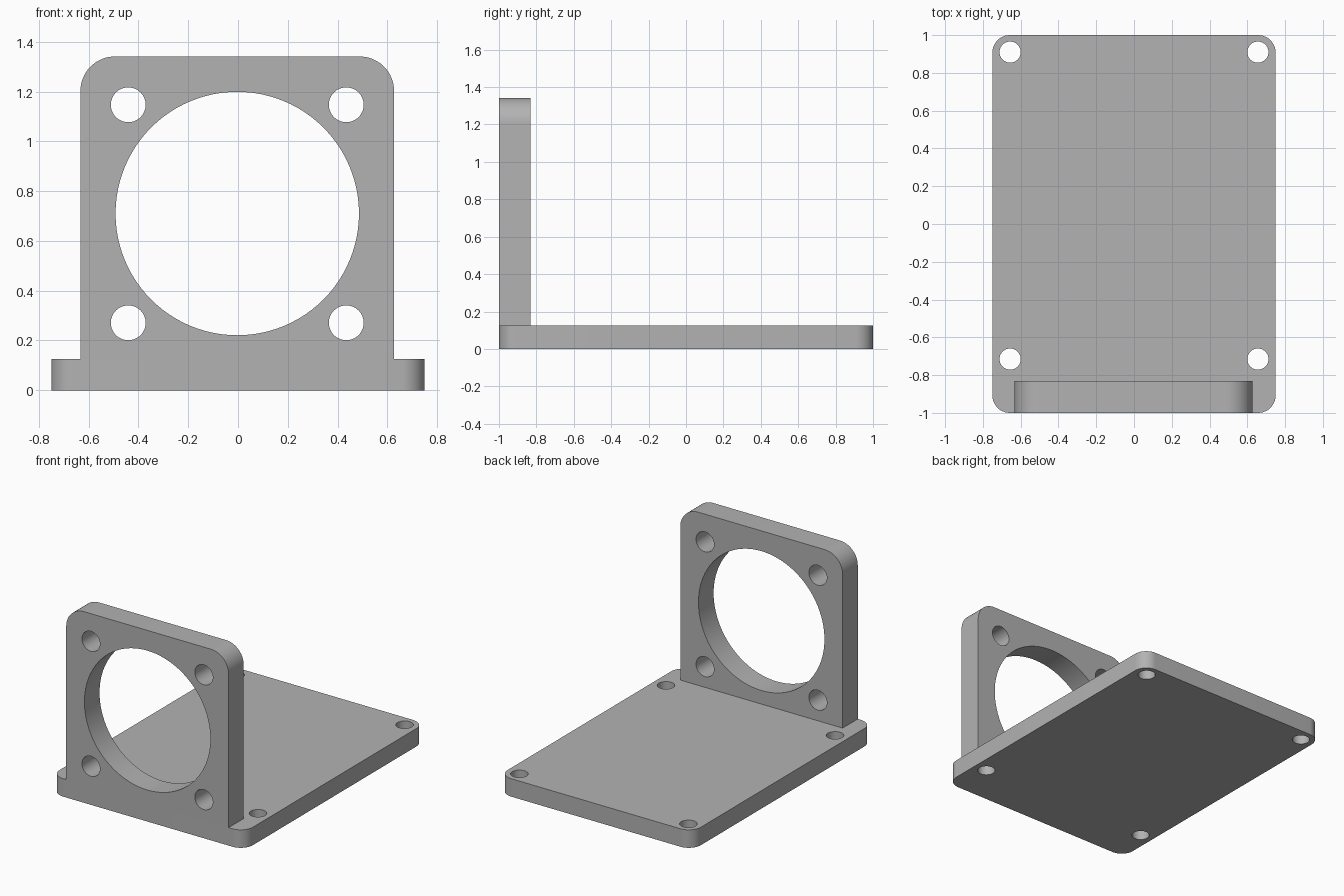
import bpy, bmesh, math
from mathutils import Matrix, Vector

cube = bpy.data.objects.get("Cube")
if cube:
    bpy.data.objects.remove(cube, do_unlink=True)

# Single plain grey material
grey = bpy.data.materials.new("plain_grey")
grey.use_nodes = True
colour = (0.448, 0.448, 0.448, 1)
grey.diffuse_color = colour
grey.node_tree.nodes["Principled BSDF"].inputs["Base Color"].default_value = colour

STAND_UP = Matrix.Rotation(math.pi / 2, 4, 'X')   # local y -> z, local z -> -y


def arc(cx, cy, r, start, sweep, steps):
    return [(cx + r * math.cos(start + sweep * i / steps),
             cy + r * math.sin(start + sweep * i / steps)) for i in range(steps + 1)]


def prism(name, outline, low, high):
    """Extrude a flat outline from z = low to z = high."""
    bm = bmesh.new()
    face = bm.faces.new([bm.verts.new((x, y, low)) for x, y in outline])
    top = bmesh.ops.extrude_face_region(bm, geom=[face])["geom"]
    bmesh.ops.translate(bm, vec=Vector((0, 0, high - low)),
                        verts=[v for v in top if isinstance(v, bmesh.types.BMVert)])
    bmesh.ops.recalc_face_normals(bm, faces=bm.faces)
    mesh = bpy.data.meshes.new(name)
    bm.to_mesh(mesh)
    bm.free()
    mesh.materials.append(grey)
    obj = bpy.data.objects.new(name, mesh)
    bpy.context.collection.objects.link(obj)
    return obj


def drilled_plate(name, outline, thickness, holes, matrix):
    """Make a plate, drill round holes (x, y, radius) through it and place it."""
    plate = prism(name, outline, 0, thickness)
    bpy.context.view_layer.objects.active = plate
    for x, y, r in holes:
        circle = arc(x, y, r, 0, math.tau, 96 if r > 0.2 else 48)[:-1]
        cutter = prism("hole_cutter", circle, -0.1, thickness + 0.1)
        cutter.hide_render = True
        mod = plate.modifiers.new("hole", 'BOOLEAN')
        mod.operation = 'DIFFERENCE'
        mod.solver = 'EXACT'
        mod.object = cutter
        bpy.ops.object.modifier_apply(modifier=mod.name)
        bpy.data.objects.remove(cutter, do_unlink=True)
    plate.data.transform(matrix)
    bpy.ops.object.select_all(action='DESELECT')
    plate.select_set(True)
    bpy.ops.object.shade_smooth_by_angle(angle=math.radians(30))
    return plate


# Base plate with four rounded corners and four screw holes
w, d, r, base_top = 0.75, 1.0, 0.093, 0.126
corners = [(1, 1), (-1, 1), (-1, -1), (1, -1)]
outline = []
for i, (sx, sy) in enumerate(corners):
    outline += arc(sx * (w - r), sy * (d - r), r, i * math.pi / 2, math.pi / 2, 12)
holes = [(x, y, 0.056) for x in (-0.656, 0.656) for y in (-0.715, 0.91)]
drilled_plate("base_plate", outline, base_top, holes, Matrix())

# Upright plate at the front: rounded top corners, large bore, four bolt holes
w, top, r, cx, thick = 0.63, 1.341, 0.138, -0.003, 0.168
outline = [(cx - w, base_top), (cx + w, base_top)]
outline += arc(cx + w - r, top - r, r, 0, math.pi / 2, 16)
outline += arc(cx - w + r, top - r, r, math.pi / 2, math.pi / 2, 16)
holes = [(cx, 0.71, 0.489)]
holes += [(cx + x, z, 0.07) for x in (-0.438, 0.438) for z in (0.271, 1.147)]
drilled_plate("upright_plate", outline, thick, holes,
              Matrix.Translation((0, thick - 1, 0)) @ STAND_UP)
